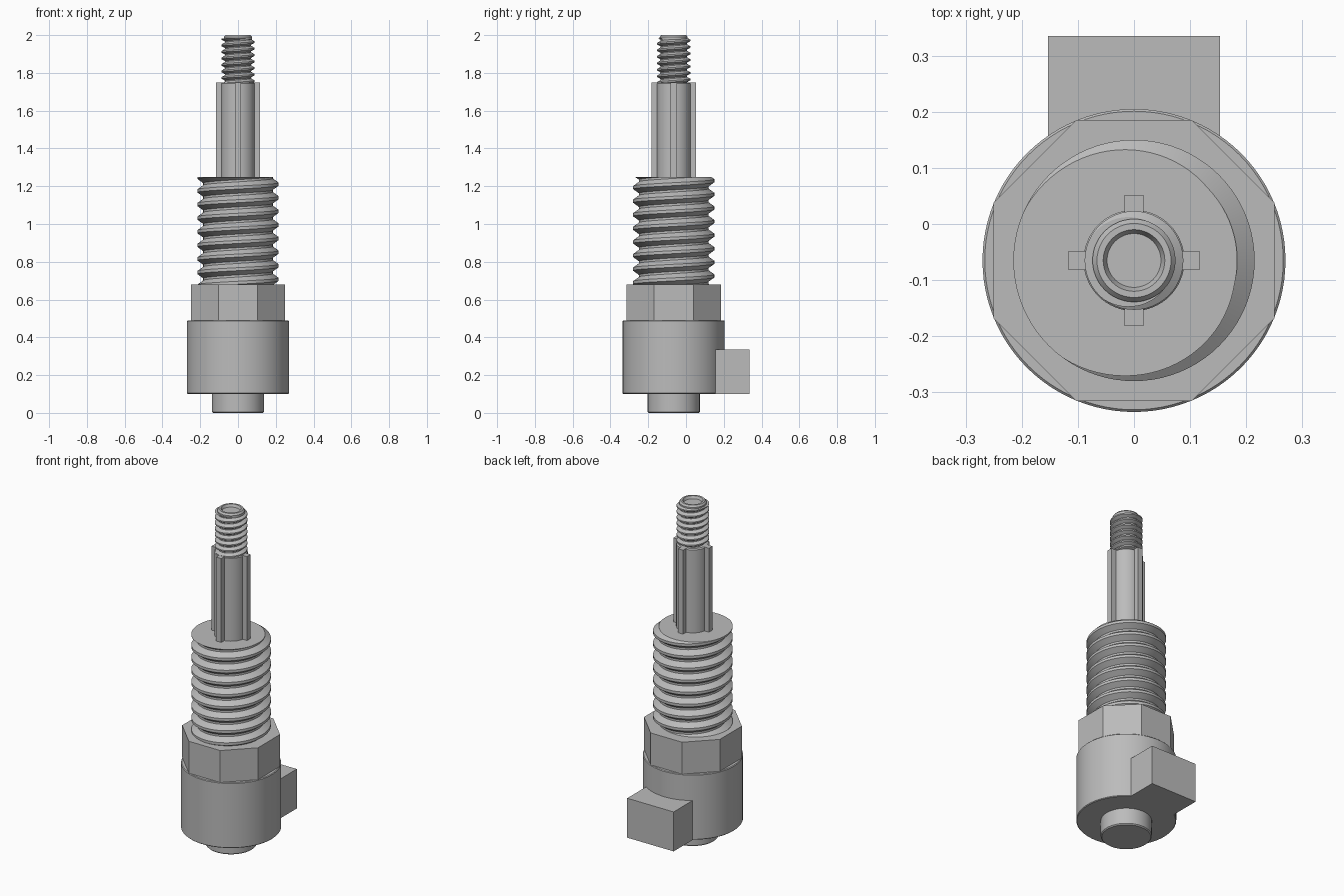
import bpy, bmesh
from math import cos, sin, pi, radians

AXIS_Y = -0.065

cube = bpy.data.objects.get("Cube")
if cube:
    bpy.data.objects.remove(cube, do_unlink=True)

steel = bpy.data.materials.new("grey_steel")
steel.use_nodes = True
steel.diffuse_color = (0.5, 0.5, 0.5, 1)
steel.node_tree.nodes["Principled BSDF"].inputs["Base Color"].default_value = (0.5, 0.5, 0.5, 1)


def finish(name, bm, y=AXIS_Y):
    bmesh.ops.recalc_face_normals(bm, faces=bm.faces[:])
    mesh = bpy.data.meshes.new(name)
    bm.to_mesh(mesh)
    bm.free()
    mesh.materials.append(steel)
    obj = bpy.data.objects.new(name, mesh)
    bpy.context.collection.objects.link(obj)
    obj.location.y = y
    bpy.ops.object.select_all(action="DESELECT")
    obj.select_set(True)
    bpy.context.view_layer.objects.active = obj
    bpy.ops.object.shade_smooth_by_angle(angle=radians(25))
    return obj


def lathe(name, profile, sides=64, turn=0.0):
    """Stack rings of (radius, z) and close both ends."""
    bm = bmesh.new()
    rings = [[bm.verts.new((r * cos(turn + 2 * pi * i / sides),
                            r * sin(turn + 2 * pi * i / sides), z))
              for i in range(sides)] for r, z in profile]
    for a, b in zip(rings, rings[1:]):
        for i in range(sides):
            j = (i + 1) % sides
            bm.faces.new((a[i], a[j], b[j], b[i]))
    bm.faces.new(rings[0])
    bm.faces.new(rings[-1])
    return finish(name, bm)


def box(name, x, y, z, axis_y=AXIS_Y):
    bm = bmesh.new()
    bmesh.ops.create_cube(bm, size=1)
    for v in bm.verts:
        for k, (lo, hi) in enumerate((x, y, z)):
            v.co[k] = hi if v.co[k] > 0 else lo
    return finish(name, bm, axis_y)


def thread(name, root, crest, z0, z1, pitch, crest_angle, sides=64):
    """Right-handed thread, trimmed flat at both ends; crest_angle meets the top."""
    bm = bmesh.new()
    knots = (0, 0.11, 0.42, 0.58, 0.89, 1)      # crest, flank, root, flank, crest
    verts = {}

    def vert(k, t):
        angle = 2 * pi * k / sides
        base = z1 + pitch * (angle - crest_angle) / (2 * pi)
        z = min(max(base + pitch * t, z0), z1)
        phase = ((z - base) / pitch) % 1
        phase = min(phase, 1 - phase)
        depth = min(max((phase - 0.11) / 0.31, 0), 1)
        r = crest + (root - crest) * depth
        key = (k % sides, round(z, 5))
        if key not in verts:
            verts[key] = bm.verts.new((r * cos(angle), r * sin(angle), z))
        return verts[key]

    turns = int((z1 - z0) / pitch) + 3
    for k in range(sides):
        for turn in range(-turns, 3):
            for a, b in zip(knots, knots[1:]):
                corners = [vert(k, turn + a), vert(k + 1, turn + a),
                           vert(k + 1, turn + b), vert(k, turn + b)]
                # the last column meets the first one a full turn higher
                unique = list(dict.fromkeys(corners))
                if len(unique) > 2 and not bm.faces.get(unique):
                    if max(v.co.z for v in unique) > min(v.co.z for v in unique) + 1e-6:
                        bm.faces.new(unique)
    for z in (z0, z1):
        rim = [v for (k, h), v in sorted(verts.items(), key=lambda e: e[0][0])
               if abs(h - z) < 1e-5]
        bm.faces.new(rim)
    return finish(name, bm)


# Lower housing
lathe("bottom_plug", [(0.132, 0), (0.138, 0.006), (0.138, 0.11)])
lathe("body", [(0.266, 0.1), (0.27, 0.104), (0.27, 0.486), (0.266, 0.49)], 96)
box("rear_block", (-0.153, 0.153), (0.1, 0.335), (0.1, 0.335), 0)

# Eight-sided nut with flats facing the axes
lathe("octagon_nut", [(0.2706, 0.488), (0.2706, 0.68)], 8, pi / 8)

# Large thread
thread("main_thread", 0.184, 0.215, 0.675, 1.25, 0.072, radians(195), 80)

# Splined shaft
lathe("shaft", [(0.09, 1.24), (0.09, 1.744), (0.084, 1.75)])
box("spline_keys_side", (-0.117, 0.117), (-0.017, 0.017), (1.245, 1.75))
box("spline_keys_front_back", (-0.017, 0.017), (-0.117, 0.117), (1.245, 1.75))

# Small thread and its hollow tip
thread("tip_thread", 0.069, 0.088, 1.745, 1.982, 0.0345, radians(195), 48)
lathe("hollow_tip", [(0.074, 1.976), (0.074, 1.99), (0.066, 2.0), (0.055, 2.0),
                     (0.048, 1.985)], 48)
